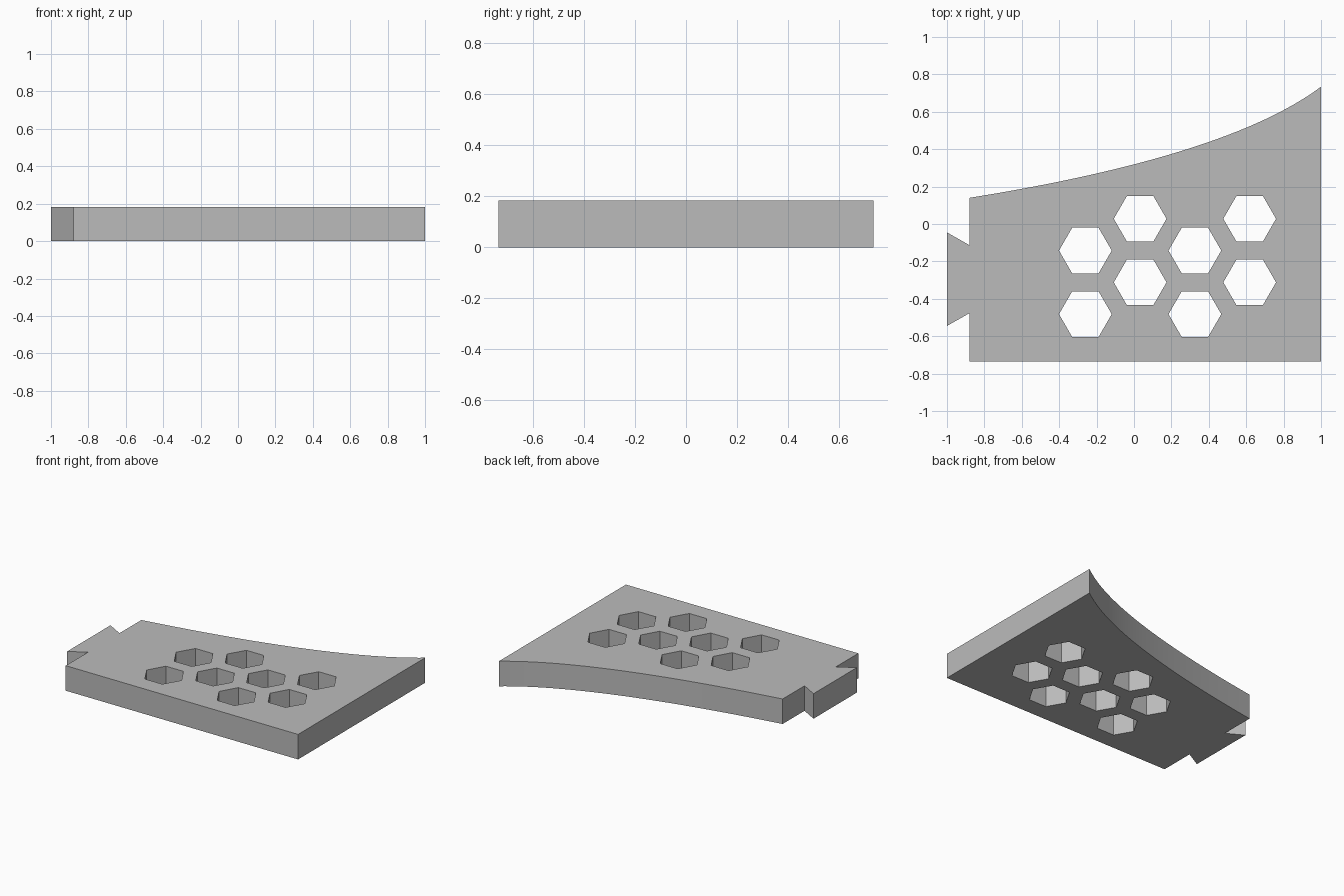
import bpy, bmesh, math
from mathutils import Vector
from mathutils.geometry import interpolate_bezier

if "Cube" in bpy.data.objects:
    bpy.data.objects.remove(bpy.data.objects["Cube"])

THICK = 0.183
HALF_Y = 0.734

grey = bpy.data.materials.new("plain grey")
grey.diffuse_color = (0.5, 0.5, 0.5, 1)
grey.use_nodes = True
grey.node_tree.nodes["Principled BSDF"].inputs["Base Color"].default_value = grey.diffuse_color

# Flat profile: every closed loop inside the outline becomes a hole
profile = bpy.data.curves.new("plate_profile", 'CURVE')
profile.dimensions = '2D'
profile.fill_mode = 'BOTH'
profile.extrude = THICK / 2


def add_loop(points):
    s = profile.splines.new('POLY')
    s.points.add(len(points) - 1)
    for p, (x, y) in zip(s.points, points):
        p.co = (x, y, 0, 1)
    s.use_cyclic_u = True


# Sweeping back edge, from the tall right end to the short left end
a, c, b = Vector((1, HALF_Y)), Vector((0.501, 0.361)), Vector((-0.88, 0.14))
sweep = interpolate_bezier(a, a.lerp(c, 2 / 3), b.lerp(c, 2 / 3), b, 33)

# Outer outline with the dovetail tab on the left
add_loop([(-0.88, -HALF_Y), (1, -HALF_Y)]
         + [(p[0], p[1]) for p in sweep]
         + [(-0.88, -0.113), (-1, -0.045), (-1, -0.545), (-0.88, -0.477)])

# Honeycomb holes, alternate columns shifted by half a pitch
R = 0.141
for col in range(4):
    for row in range(2):
        cx = -0.26 + 0.2928 * col
        cy = (-0.142 if col % 2 == 0 else 0.028) - 0.34 * row
        add_loop([(cx + R * math.cos(k * math.pi / 3),
                   cy + R * math.sin(k * math.pi / 3)) for k in range(6)])

# Turn the profile into a clean solid standing on the ground
source = bpy.data.objects.new("plate_source", profile)
bpy.context.collection.objects.link(source)
graph = bpy.context.evaluated_depsgraph_get()
mesh = bpy.data.meshes.new_from_object(source.evaluated_get(graph))
bpy.data.objects.remove(source)

bm = bmesh.new()
bm.from_mesh(mesh)
bmesh.ops.remove_doubles(bm, verts=bm.verts, dist=0.0005)
bmesh.ops.recalc_face_normals(bm, faces=bm.faces)
bmesh.ops.translate(bm, verts=bm.verts, vec=(0, 0, THICK / 2))
bm.to_mesh(mesh)
bm.free()

mesh.materials.clear()
mesh.materials.append(grey)
plate = bpy.data.objects.new("honeycomb_plate", mesh)
bpy.context.collection.objects.link(plate)

# Smooth only the sweeping edge, keep corners crisp
bpy.context.view_layer.objects.active = plate
plate.select_set(True)
bpy.ops.object.shade_smooth_by_angle(angle=math.radians(20))
